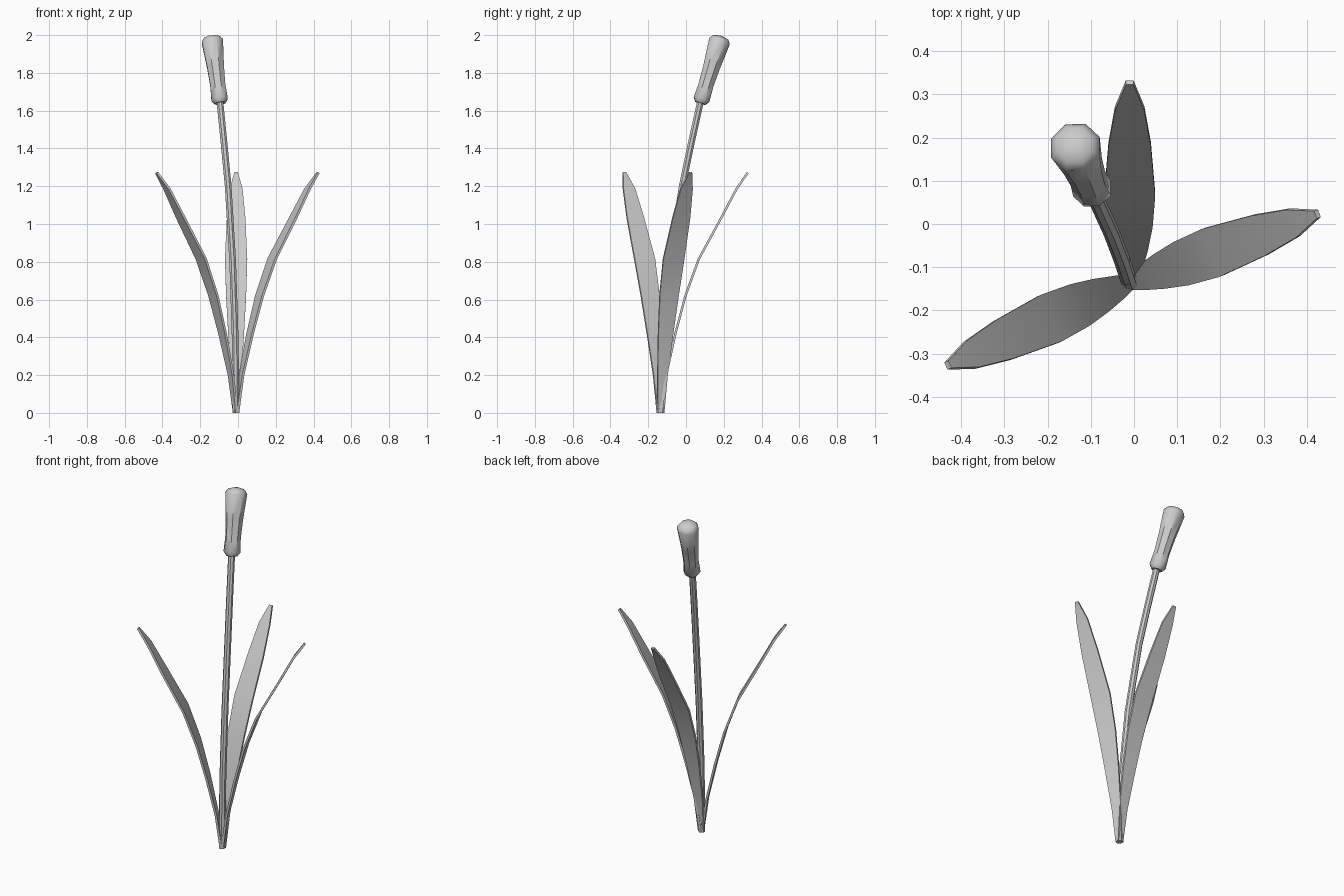
import bpy, bmesh
from math import radians, cos, sin, pi
from mathutils import Vector

if "Cube" in bpy.data.objects:
    bpy.data.objects.remove(bpy.data.objects["Cube"])

BASE = Vector((-0.01, -0.135, 0))


def loft(name, rings):
    """Skin a list of equal-length point rings and cap both ends."""
    bm = bmesh.new()
    rows = [[bm.verts.new(p) for p in ring] for ring in rings]
    n = len(rows[0])
    for a, b in zip(rows, rows[1:]):
        for i in range(n):
            j = (i + 1) % n
            bm.faces.new((a[i], a[j], b[j], b[i]))
    bm.faces.new(rows[0][::-1])
    bm.faces.new(rows[-1])
    bmesh.ops.recalc_face_normals(bm, faces=bm.faces)
    me = bpy.data.meshes.new(name)
    bm.to_mesh(me)
    bm.free()
    ob = bpy.data.objects.new(name, me)
    bpy.context.collection.objects.link(ob)
    bpy.ops.object.select_all(action='DESELECT')
    ob.select_set(True)
    bpy.context.view_layer.objects.active = ob
    bpy.ops.object.shade_smooth_by_angle(angle=radians(40))
    return ob


def circle(center, axis, radius, sides=8):
    axis = axis.normalized()
    u = (Vector((1, 0, 0)) - axis * axis.x).normalized()
    v = axis.cross(u)
    return [center + radius * (u * cos(t) + v * sin(t))
            for t in ((i + 0.5) * 2 * pi / sides for i in range(sides))]


# Leaves: outward reach, height, half width; thin slab section
profile = [(0.004, 0, 0.018), (0.03, 0.2, 0.028), (0.079, 0.42, 0.042),
           (0.132, 0.62, 0.053), (0.203, 0.815, 0.059), (0.32, 1.03, 0.049),
           (0.402, 1.185, 0.034), (0.462, 1.272, 0.009)]
for k, angle in enumerate((20, 90, 204.5)):
    d = Vector((cos(radians(angle)), sin(radians(angle)), 0))
    side = Vector((-d.y, d.x, 0))
    rings = []
    for i, (r, z, w) in enumerate(profile):
        r0, z0, _ = profile[max(i - 1, 0)]
        r1, z1, _ = profile[min(i + 1, len(profile) - 1)]
        t = (d * (r1 - r0) + Vector((0, 0, z1 - z0))).normalized()
        nrm = side.cross(t) * 0.006
        if i == 0:
            nrm = d * 0.007
        c = BASE + d * r + Vector((0, 0, z))
        rings.append([c + side * w + nrm, c - side * w + nrm,
                      c - side * w - nrm, c + side * w - nrm])
    loft(f"leaf_{k + 1}", rings)

# Bent flower stem
path = [(-0.01, -0.135, 0), (-0.015, -0.122, 0.4), (-0.028, -0.083, 0.8),
        (-0.052, -0.02, 1.2), (-0.073, 0.026, 1.42), (-0.096, 0.077, 1.65)]
path = [Vector(p) for p in path]
rings = []
for i, p in enumerate(path):
    t = path[min(i + 1, len(path) - 1)] - path[max(i - 1, 0)]
    if i == 0:
        t = Vector((0, 0, 1))
    rings.append(circle(p, t, 0.019))
loft("stem", rings)

# Seed head along the tilted stem end
start = Vector((-0.095, 0.076, 1.639))
axis = Vector((-0.042, 0.105, 0.34)).normalized()
head = [(0, 0.030), (0.022, 0.047), (0.1, 0.043), (0.2, 0.048),
        (0.345, 0.061), (0.366, 0.045), (0.375, 0.012)]
loft("seed_head", [circle(start + axis * h, axis, r) for h, r in head])
